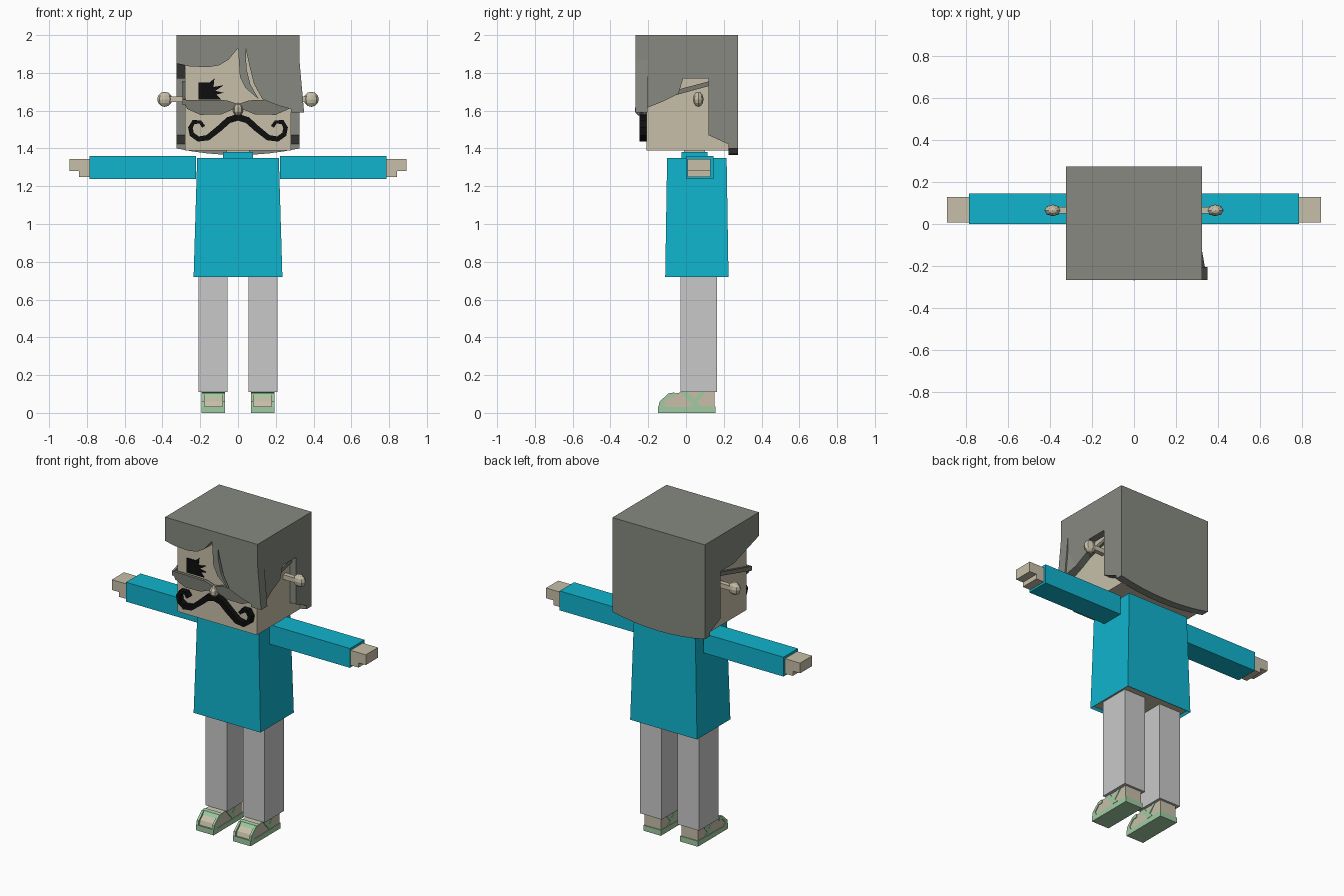
import bpy, bmesh
from mathutils import Vector

cube = bpy.data.objects.get("Cube")
if cube:
    bpy.data.objects.remove(cube, do_unlink=True)


def material(name, r, g, b):
    rgba = [(c / 255 / 12.92) if c < 11 else ((c / 255 + 0.055) / 1.055) ** 2.4
            for c in (r, g, b)] + [1.0]
    m = bpy.data.materials.new(name)
    m.use_nodes = True
    m.diffuse_color = rgba
    m.node_tree.nodes["Principled BSDF"].inputs["Base Color"].default_value = rgba
    return m


HAIR = material("grey hair", 134, 137, 128)
SKIN = material("beige skin", 199, 191, 169)
TEAL = material("teal shirt", 16, 180, 206)
TROUSER = material("light grey trousers", 201, 201, 201)
GREEN = material("pale green sandal", 160, 203, 162)
BLACK = material("black", 14, 14, 14)
LENS = material("dark grey glasses", 122, 122, 113)


def finish(name, bm, *mats):
    bmesh.ops.recalc_face_normals(bm, faces=bm.faces)
    me = bpy.data.meshes.new(name)
    bm.to_mesh(me)
    bm.free()
    for m in mats:
        me.materials.append(m)
    ob = bpy.data.objects.new(name, me)
    bpy.context.collection.objects.link(ob)
    return ob


def prism(name, profile, axis, lo, hi, mat):
    """Extrude a 2D outline along x, y or z between lo and hi."""
    place = {"x": lambda p, a: (a, p[0], p[1]),
             "y": lambda p, a: (p[0], a, p[1]),
             "z": lambda p, a: (p[0], p[1], a)}[axis]
    bm = bmesh.new()
    ends = [[bm.verts.new(place(p, a)) for p in profile] for a in (lo, hi)]
    for ring in ends:
        bm.faces.new(ring)
    for i in range(len(profile)):
        j = (i + 1) % len(profile)
        bm.faces.new((ends[0][i], ends[0][j], ends[1][j], ends[1][i]))
    return finish(name, bm, mat)


def box(name, x, y, z, mat):
    outline = [(x[0], y[0]), (x[1], y[0]), (x[1], y[1]), (x[0], y[1])]
    return prism(name, outline, "z", z[0], z[1], mat)


def mirrored(ob):
    """Add the matching part on the other side."""
    twin = ob.copy()
    twin.data = ob.data.copy()
    twin.name = ob.name.replace("left", "right")
    for v in twin.data.vertices:
        v.co.x *= -1
    twin.data.flip_normals()
    bpy.context.collection.objects.link(twin)


# Head and neck
box("head", (-0.28, 0.28), (-0.21, 0.23), (1.39, 1.96), SKIN)
box("collar", (-0.08, 0.08), (-0.025, 0.115), (1.34, 1.38), TEAL)
box("neck", (-0.06, 0.06), (-0.01, 0.1), (1.35, 1.4), SKIN)

# Hair: cap, back, sides and fringe
W, F, B = 0.325, -0.268, 0.275
box("hair_top", (-W, W), (F, B), (1.94, 2.0), HAIR)
sag = [(W * t / 4, 1.365 + 0.035 * (t / 4) ** 2) for t in range(-4, 5)]
prism("hair_back", [(W, 2), (-W, 2)] + sag, "y", 0.225, B, HAIR)
behind_ear = [(F, 2), (B, 2), (B, 1.4), (0.12, 1.47), (0.12, 1.77), (-0.015, 1.77)]
prism("right_hair_side", behind_ear + [(F, 1.85)], "x", -W, -0.28, HAIR)
prism("left_hair_side", behind_ear + [(-0.04, 1.69), (-0.13, 1.645), (F, 1.87)],
      "x", 0.28, W, HAIR)
lock = prism("left_hair_lock", [(F, 1.87), (F, 1.59), (-0.13, 1.645)], "x", 0.28, W, HAIR)
for v in lock.data.vertices:
    if v.co.z < 1.6 and v.co.x > 0.3:
        v.co.x = 0.35
prism("fringe", [(-W, 2), (W, 2), (W, 1.87), (0.35, 1.59), (0.22, 1.625), (0.13, 1.66),
                 (0.085, 1.74), (0.06, 1.84), (0.04, 1.93), (0, 1.93), (-0.05, 1.87),
                 (-0.1, 1.84), (-0.16, 1.83), (-0.26, 1.835), (-W, 1.85)],
      "y", F, -0.205, HAIR)
prism("loose_strand", [(0, 1.94), (0.04, 1.94), (0.045, 1.82), (0.065, 1.74), (0.11, 1.66),
                       (0.04, 1.72), (0.01, 1.78)], "y", -0.262, -0.21, HAIR)

# Knob ears on stems
bm = bmesh.new()
bmesh.ops.create_uvsphere(bm, u_segments=8, v_segments=6, radius=1)
for v in bm.verts:
    v.co = Vector((0.388 + v.co.x * 0.04, 0.065 + v.co.y * 0.028, 1.66 + v.co.z * 0.04))
mirrored(finish("left_ear_knob", bm, SKIN))
mirrored(box("left_ear_stem", (0.27, 0.37), (0.05, 0.08), (1.645, 1.675), SKIN))

# Glasses
mirrored(prism("left_lens", [(0, 1.635), (0.06, 1.655), (0.29, 1.658), (0.27, 1.61),
                             (0.2, 1.578), (0.09, 1.58), (0.03, 1.605), (0, 1.612)],
               "y", -0.245, -0.225, LENS))
mirrored(prism("left_glasses_arm", [(-0.245, 1.658), (-0.245, 1.63), (0.12, 1.73),
                                    (0.12, 1.755)], "x", 0.279, 0.294, LENS))

# Nose
bm = bmesh.new()
bmesh.ops.create_uvsphere(bm, u_segments=8, v_segments=5, radius=1)
for v in bm.verts:
    v.co = Vector((v.co.x * 0.028, -0.235 + v.co.y * 0.037, 1.605 + v.co.z * 0.035))
finish("nose", bm, SKIN)

# Eye with spiky lashes
prism("right_eye", [(-0.21, 1.66), (-0.13, 1.66), (-0.09, 1.66), (-0.115, 1.685),
                    (-0.075, 1.695), (-0.12, 1.705), (-0.075, 1.735), (-0.13, 1.725),
                    (-0.125, 1.77), (-0.15, 1.75), (-0.21, 1.75)],
      "y", -0.218, -0.209, BLACK)

# Curled moustache: a tapering ribbon along a path
path = [Vector(p) for p in [(0, 1.565), (0.05, 1.55), (0.1, 1.505), (0.16, 1.457),
                            (0.21, 1.45), (0.245, 1.475), (0.252, 1.51), (0.235, 1.54),
                            (0.2, 1.54), (0.182, 1.515)]]
upper, lower = [], []
for i, p in enumerate(path):
    d = (path[min(i + 1, len(path) - 1)] - path[max(i - 1, 0)]).normalized()
    n = Vector((0, 1)) if i == 0 else Vector((-d.y, d.x))
    half = 0.018 - 0.001 * i
    upper.append(p + n * half)
    lower.append(p - n * half)
mirrored(prism("left_moustache", upper + lower[::-1], "y", -0.247, -0.208, BLACK))

# Flared shirt with a recessed hem
shirt = box("shirt", (-0.235, 0.235), (-0.11, 0.225), (0.72, 1.35), TEAL)
for v in shirt.data.vertices:
    if v.co.z > 1:
        v.co.x *= 0.92
        v.co.y = -0.1 if v.co.y < 0 else 0.215
shirt.data.materials.append(SKIN)
bm = bmesh.new()
bm.from_mesh(shirt.data)
bm.normal_update()
hem = [f for f in bm.faces if f.normal.z < -0.9]
bmesh.ops.inset_region(bm, faces=hem, thickness=0.015, depth=-0.015)
for f in hem:
    f.material_index = 1
bm.to_mesh(shirt.data)
bm.free()

# Arms and hands
mirrored(box("left_sleeve", (0.223, 0.787), (0, 0.145), (1.237, 1.36), TEAL))
mirrored(prism("left_hand", [(0.78, 1.345), (0.893, 1.345), (0.893, 1.28), (0.842, 1.28),
                             (0.842, 1.25), (0.78, 1.25)], "y", 0.008, 0.13, SKIN))

# Legs
mirrored(box("left_leg", (0.055, 0.208), (-0.03, 0.165), (0.11, 0.75), TROUSER))

# Feet in strapped sandals
X0, X1 = 0.068, 0.192
mirrored(prism("left_foot", [(-0.135, 0.03), (-0.125, 0.06), (-0.08, 0.1), (0, 0.112),
                             (0.15, 0.112), (0.15, 0.03)], "x", X0 + 0.004, X1 - 0.004, SKIN))
mirrored(prism("left_sole", [(-0.148, 0), (-0.148, 0.035), (-0.12, 0.03), (0.155, 0.035),
                             (0.155, 0)], "x", X0, X1, GREEN))
mirrored(prism("left_ankle_strap", [(-0.03, 0.114), (0.005, 0.115), (0.08, 0.035),
                                    (0.04, 0.035)], "x", X0, X1, GREEN))
mirrored(prism("left_heel_strap", [(0.08, 0.114), (0.11, 0.114), (0.055, 0.055),
                                   (0.035, 0.06)], "x", X0, X1, GREEN))
mirrored(prism("left_instep_bar", [(-0.1, 0.085), (-0.085, 0.105), (-0.06, 0.108),
                                   (-0.06, 0.085)], "x", X0, X1, GREEN))
toe_edge = [(-0.146, 0.03), (-0.14, 0.06), (-0.09, 0.105), (-0.075, 0.1), (-0.12, 0.05),
            (-0.11, 0.03)]
for side, x in (("inner", X0), ("outer", X1 - 0.014)):
    mirrored(prism("left_" + side + "_toe_strap", toe_edge, "x", x, x + 0.014, GREEN))
